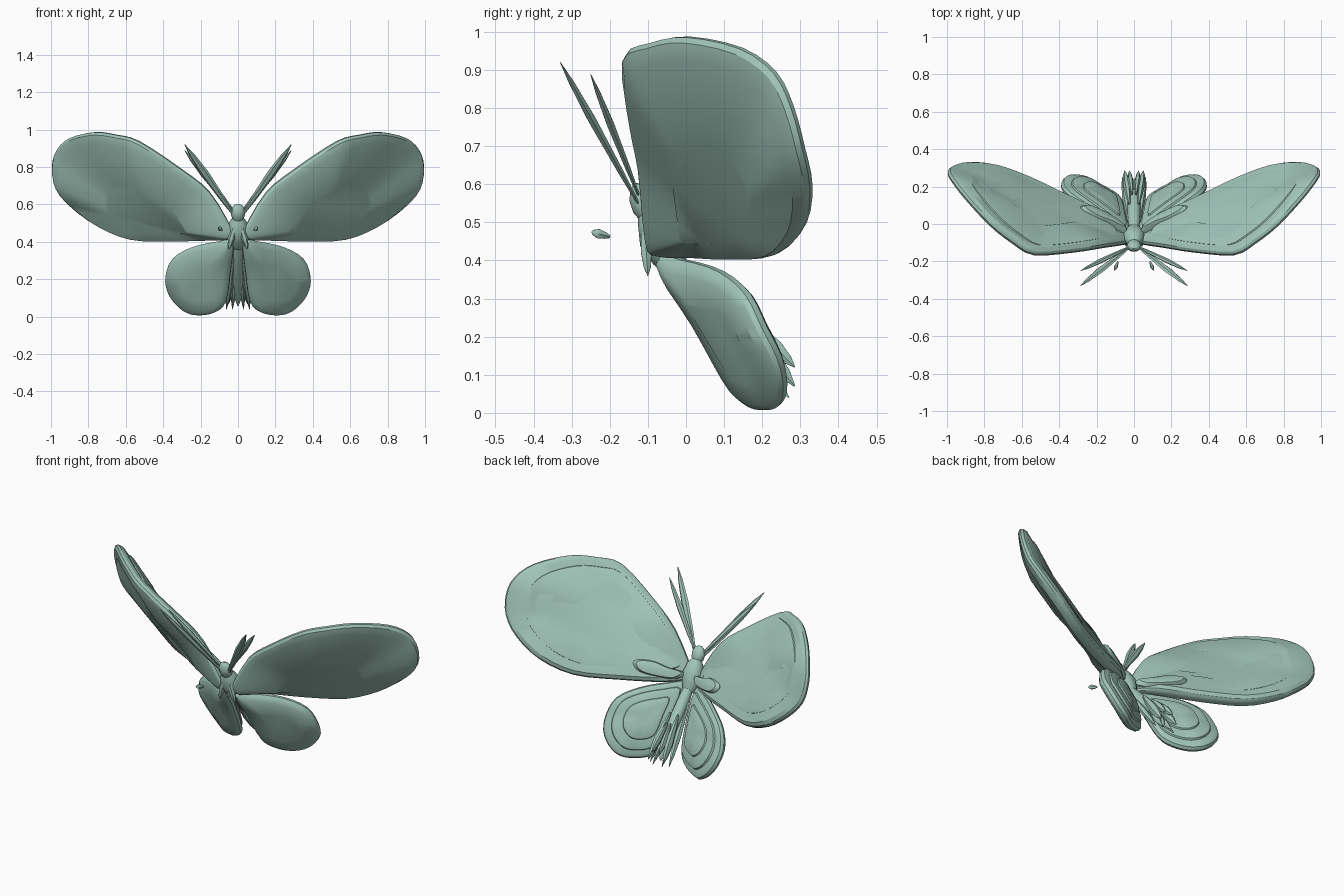
import bpy, bmesh, math
from mathutils import Vector as V

cube = bpy.data.objects.get("Cube")
if cube:
    bpy.data.objects.remove(cube, do_unlink=True)

sage = bpy.data.materials.new("sage_green")
sage.use_nodes = True
COLOUR = (0.36, 0.56, 0.49, 1)
sage.diffuse_color = COLOUR
bsdf = next(n for n in sage.node_tree.nodes if n.type == 'BSDF_PRINCIPLED')
bsdf.inputs["Base Color"].default_value = COLOUR


def loft(name, rings, mirror=True, angle=30):
    """Skin a list of equal-length rings, cap both ends, mirror across x."""
    bm = bmesh.new()
    loops = [[bm.verts.new(p) for p in ring] for ring in rings]
    n = len(loops[0])
    for a, b in zip(loops, loops[1:]):
        for i in range(n):
            j = (i + 1) % n
            bm.faces.new((a[i], a[j], b[j], b[i]))
    bm.faces.new(loops[0][::-1])
    bm.faces.new(loops[-1])
    bmesh.ops.recalc_face_normals(bm, faces=bm.faces)
    mesh = bpy.data.meshes.new(name)
    bm.to_mesh(mesh)
    bm.free()
    mesh.materials.append(sage)
    ob = bpy.data.objects.new(name, mesh)
    bpy.context.scene.collection.objects.link(ob)
    bpy.ops.object.select_all(action='DESELECT')
    ob.select_set(True)
    bpy.context.view_layer.objects.active = ob
    bpy.ops.object.shade_smooth_by_angle(angle=math.radians(angle))
    if mirror:
        mod = ob.modifiers.new("mirror", 'MIRROR')
        mod.use_mirror_merge = False
    return ob


def rounded(points, steps=3):
    """Closed smooth outline through the control points."""
    p = [V(q) for q in points]
    n, out = len(p), []
    for i in range(n):
        a, b, c, d = p[i - 1], p[i], p[(i + 1) % n], p[(i + 2) % n]
        for k in range(steps):
            t = k / steps
            out.append(0.5 * (2 * b + (c - a) * t + (2 * a - 5 * b + 4 * c - d) * t * t
                              + (3 * b - a - 3 * c + d) * t ** 3))
    return out


def plate(name, outline, normal, layers):
    """Stack scaled copies of an outline; each layer is (scale, offset, pivot)."""
    n = V(normal).normalized()
    loft(name, [[V(c) + (p - V(c)) * s + n * o for p in outline] for s, o, c in layers])


def spindle(name, path, widths, heights, mirror=True, sides=10):
    """Elliptical tube along a path, with width across x."""
    pts, rings = [V(p) for p in path], []
    for i, p in enumerate(pts):
        d = (pts[min(i + 1, len(pts) - 1)] - pts[max(i - 1, 0)]).normalized()
        up = d.cross(V((1, 0, 0))).normalized()
        side = up.cross(d).normalized()
        rings.append([p + side * widths[i] * math.cos(a) + up * heights[i] * math.sin(a)
                      for a in (2 * math.pi * k / sides for k in range(sides))])
    loft(name, rings, mirror, 40)


def blade(name, a, b, w, h):
    """Pointed leaf between two points."""
    a, b = V(a), V(b)
    f = (0, 0.25, 0.6, 0.85, 1)
    k = (0.3, 0.7, 1, 0.65, 0.08)
    spindle(name, [a.lerp(b, t) for t in f], [w * t for t in k], [h * t for t in k], sides=6)


# Forewings: bevelled front face, rounded rim, gently raised back
FN = (-0.198, 0.317, 0.205)
fore = rounded([(0.03, -0.10, 0.46), (0.15, -0.12, 0.66), (0.31, -0.145, 0.79),
                (0.53, -0.16, 0.935), (0.65, -0.095, 0.97), (0.77, 0.0, 0.985),
                (0.90, 0.14, 0.955), (0.97, 0.23, 0.89), (0.995, 0.275, 0.80),
                (0.975, 0.305, 0.69), (0.89, 0.325, 0.59), (0.75, 0.31, 0.49),
                (0.57, 0.245, 0.42), (0.35, 0.14, 0.41), (0.12, 0.03, 0.415),
                (0.03, -0.07, 0.42)])
low, mid, high = (0.45, 0.1, 0.5), (0.58, 0.09, 0.68), (0.45, -0.02, 0.70)
plate("forewings", fore, FN, [(0.45, -0.038, low), (0.91, -0.034, low), (0.985, -0.015, low),
                              (1, 0, mid), (0.985, 0.014, mid), (0.93, 0.027, mid),
                              (0.5, 0.03, mid)])
plate("forewing_raised_panels", fore, FN, [(0.84, 0.015, high), (0.82, 0.032, high),
                                           (0.76, 0.037, high), (0.4, 0.036, high)])

# Small teardrop pads on the backs of the forewings near the body
pad = rounded([(0.04, -0.05, 0.46), (0.12, -0.01, 0.485), (0.2, 0.02, 0.515), (0.27, 0.06, 0.52),
               (0.29, 0.085, 0.505), (0.25, 0.085, 0.465), (0.16, 0.045, 0.44),
               (0.07, -0.01, 0.43)])
pc = (0.18, 0.03, 0.475)
plate("forewing_pads", pad, FN, [(0.95, -0.01, pc), (1, 0.012, pc), (0.85, 0.03, pc),
                                 (0.45, 0.037, pc)])

# Hindwings with two stepped teardrop layers on the back
HN = (-0.0616, 0.1115, 0.053)
hind = rounded([(0.03, -0.075, 0.40), (0.12, -0.01, 0.40), (0.25, 0.085, 0.37),
                (0.35, 0.155, 0.31), (0.387, 0.2, 0.22), (0.378, 0.24, 0.14),
                (0.335, 0.255, 0.07), (0.27, 0.245, 0.02), (0.2, 0.205, 0.007),
                (0.12, 0.16, 0.025), (0.065, 0.115, 0.08), (0.04, 0.02, 0.25)])
hc, hp = (0.22, 0.13, 0.18), (0.18, 0.10, 0.22)
plate("hindwings", hind, HN, [(0.5, -0.032, hc), (0.86, -0.027, hc), (0.97, -0.013, hc),
                              (1, 0, hc), (0.97, 0.018, hc), (0.87, 0.03, hc), (0.5, 0.035, hc)])
plate("hindwing_middle_layers", hind, HN, [(0.82, 0.02, hp), (0.79, 0.04, hp),
                                           (0.7, 0.047, hp), (0.4, 0.05, hp)])
plate("hindwing_inner_layers", hind, HN, [(0.56, 0.04, hp), (0.53, 0.056, hp),
                                          (0.42, 0.064, hp), (0.2, 0.066, hp)])

# Head, thorax and abdomen
spindle("head", [(0, -0.135, 0.60), (0, -0.128, 0.59), (0, -0.12, 0.565), (0, -0.11, 0.535),
                 (0, -0.10, 0.51)],
        [0.01, 0.028, 0.04, 0.035, 0.02], [0.006, 0.02, 0.03, 0.03, 0.02], False, 12)
spindle("thorax", [(0, -0.11, 0.54), (0, -0.09, 0.51), (0, -0.07, 0.46), (0, -0.045, 0.41),
                   (0, -0.02, 0.37)],
        [0.02, 0.045, 0.06, 0.05, 0.03], [0.018, 0.04, 0.055, 0.045, 0.028], False, 12)
spindle("abdomen", [(0, -0.04, 0.41), (0, 0.01, 0.35), (0, 0.08, 0.27), (0, 0.16, 0.18),
                    (0, 0.22, 0.10), (0, 0.24, 0.06)],
        [0.025, 0.032, 0.035, 0.032, 0.02, 0.004], [0.02, 0.03, 0.035, 0.032, 0.02, 0.004],
        False, 12)

# Pointed tail leaves between the hindwings
blade("tail_outer_leaves", (0.02, -0.02, 0.37), (0.062, 0.25, 0.04), 0.018, 0.02)
blade("tail_inner_leaves", (0.012, 0.06, 0.30), (0.03, 0.27, 0.04), 0.014, 0.022)
blade("tail_upper_leaves", (0.025, 0.11, 0.29), (0.05, 0.285, 0.07), 0.02, 0.028)
blade("tail_top_leaves", (0.01, 0.16, 0.25), (0.025, 0.285, 0.12), 0.015, 0.022)

# Paired antenna blades, and leg tips below the head
blade("front_antennae", (0.02, -0.12, 0.54), (0.285, -0.33, 0.92), 0.022, 0.012)
blade("rear_antennae", (0.02, -0.12, 0.56), (0.285, -0.25, 0.888), 0.018, 0.011)
blade("chest_leaves", (0.012, -0.11, 0.51), (0.05, -0.10, 0.36), 0.018, 0.016)
blade("leg_tips", (0.085, -0.2, 0.462), (0.105, -0.248, 0.475), 0.01, 0.014)
